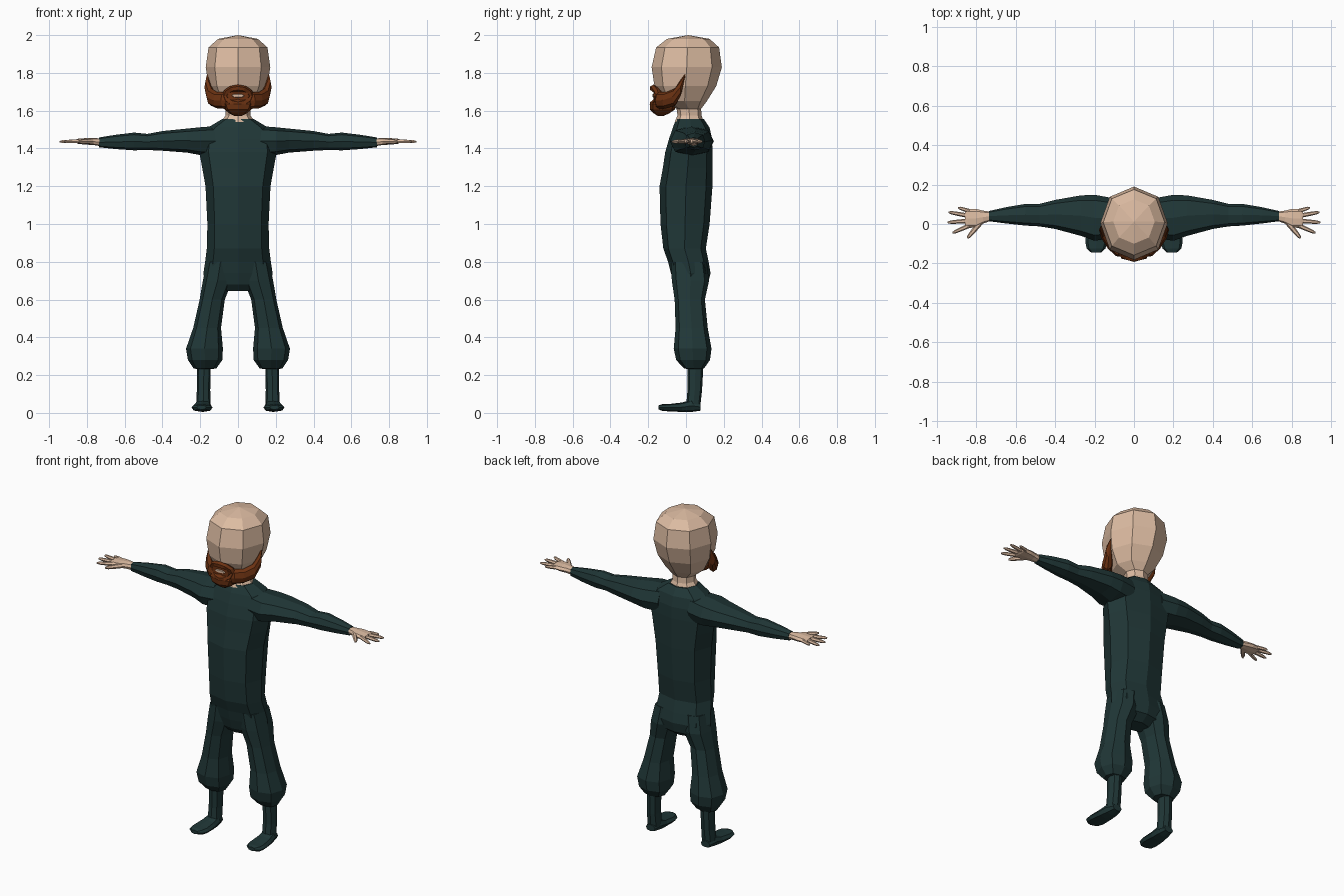
import bpy, bmesh, math
from mathutils import Vector


def material(name, rgb):
    m = bpy.data.materials.new(name)
    m.diffuse_color = (*rgb, 1)
    return m


TEAL = material("dark teal cloth", (0.0145, 0.038, 0.038))
SKIN = material("skin", (0.72, 0.50, 0.36))
BROWN = material("beard brown", (0.15, 0.032, 0.006))


def loft(name, rings, mat, n=8, k=0.76, closed=False):
    """Skin rings of (centre, half axis u, half axis v); k sets how square a ring is."""
    bm = bmesh.new()
    p = math.log(k) / math.log(math.cos(math.pi / 4))
    loops = []
    for c, u, v in rings:
        loop = []
        for i in range(n):
            a = 2 * math.pi * i / n
            ca, sa = math.cos(a), math.sin(a)
            ca = math.copysign(abs(ca) ** p, ca) if abs(ca) > 1e-6 else 0
            sa = math.copysign(abs(sa) ** p, sa) if abs(sa) > 1e-6 else 0
            loop.append(bm.verts.new(Vector(c) + Vector(u) * ca + Vector(v) * sa))
        loops.append(loop)
    pairs = list(zip(loops, loops[1:]))
    if closed:
        pairs.append((loops[-1], loops[0]))
    else:
        bm.faces.new(loops[0])
        bm.faces.new(loops[-1])
    for a, b in pairs:
        for i in range(n):
            j = (i + 1) % n
            bm.faces.new((a[i], a[j], b[j], b[i]))
    bmesh.ops.remove_doubles(bm, verts=bm.verts, dist=0.0002)
    bmesh.ops.recalc_face_normals(bm, faces=bm.faces)
    me = bpy.data.meshes.new(name)
    bm.to_mesh(me)
    bm.free()
    me.materials.append(mat)
    ob = bpy.data.objects.new(name, me)
    bpy.context.collection.objects.link(ob)
    return ob


def ring_z(z, x0, x1, y0, y1):
    return ((x0 + x1) / 2, (y0 + y1) / 2, z), ((x1 - x0) / 2, 0, 0), (0, (y1 - y0) / 2, 0)


def ring_x(x, y0, y1, z0, z1):
    return (x, (y0 + y1) / 2, (z0 + z1) / 2), (0, (y1 - y0) / 2, 0), (0, 0, (z1 - z0) / 2)


def ring_y(y, x0, x1, z0, z1):
    return ((x0 + x1) / 2, y, (z0 + z1) / 2), ((x1 - x0) / 2, 0, 0), (0, 0, (z1 - z0) / 2)


def mirrored(rings, s):
    return [tuple(Vector((s * w[0], w[1], w[2])) for w in r) for r in rings]


# Torso: height, half width, back and front limits
torso = [(0.645, 0.07, -0.03, 0.07), (0.68, 0.175, -0.06, 0.115), (0.74, 0.183, -0.08, 0.13),
         (0.80, 0.174, -0.095, 0.12), (0.87, 0.165, -0.12, 0.105), (1.0, 0.162, -0.135, 0.125),
         (1.2, 0.172, -0.14, 0.14), (1.3, 0.19, -0.122, 0.14), (1.38, 0.205, -0.11, 0.14),
         (1.45, 0.20, -0.09, 0.138), (1.51, 0.16, -0.07, 0.125), (1.555, 0.085, -0.052, 0.095)]
loft("torso", [ring_z(z, -w, w, y0, y1) for z, w, y0, y1 in torso], TEAL)

# Head and neck
head = [(1.54, 0.09, -0.06, 0.095), (1.575, 0.066, -0.045, 0.082), (1.61, 0.066, -0.05, 0.08),
        (1.65, 0.115, -0.125, 0.11), (1.73, 0.155, -0.167, 0.16), (1.83, 0.171, -0.182, 0.19),
        (1.935, 0.156, -0.158, 0.175), (1.98, 0.105, -0.10, 0.125), (2.0, 0.0001, 0.012, 0.0122)]
loft("head", [ring_z(z, -w, w, y0, y1) for z, w, y0, y1 in head], SKIN, k=0.72)

# Limb outlines for the +x side
leg = [(0.80, 0.02, 0.165, -0.08, 0.11), (0.70, 0.03, 0.186, -0.075, 0.122),
       (0.60, 0.07, 0.203, -0.06, 0.10), (0.45, 0.09, 0.237, -0.055, 0.115),
       (0.34, 0.08, 0.275, -0.065, 0.135), (0.28, 0.083, 0.265, -0.052, 0.127),
       (0.235, 0.115, 0.235, -0.01, 0.095), (0.232, 0.145, 0.215, 0.01, 0.085)]
shin = [(0.25, 0.145, 0.216, 0.008, 0.092), (0.12, 0.147, 0.218, 0.008, 0.085),
        (0.03, 0.145, 0.222, 0.0, 0.075)]
foot = [(0.078, 0.155, 0.215, 0.012, 0.05), (0.03, 0.142, 0.228, 0.005, 0.07),
        (-0.02, 0.138, 0.238, 0.005, 0.055), (-0.09, 0.134, 0.247, 0.008, 0.047),
        (-0.125, 0.145, 0.24, 0.01, 0.046), (-0.145, 0.168, 0.217, 0.018, 0.04)]
arm = [(0.10, -0.07, 0.13, 1.36, 1.52), (0.20, -0.085, 0.148, 1.365, 1.512),
       (0.27, -0.06, 0.145, 1.378, 1.505), (0.40, -0.025, 0.122, 1.388, 1.492),
       (0.48, -0.012, 0.102, 1.392, 1.477), (0.55, -0.008, 0.102, 1.39, 1.484),
       (0.65, 0.003, 0.085, 1.397, 1.472), (0.735, 0.014, 0.066, 1.406, 1.458)]
palm = [(0.725, 0.017, 0.062, 1.412, 1.453), (0.765, 0.002, 0.068, 1.418, 1.455),
        (0.80, -0.018, 0.076, 1.42, 1.455), (0.845, -0.02, 0.075, 1.424, 1.452),
        (0.858, -0.01, 0.066, 1.43, 1.448)]
# Fingers: root x, y, tip x, y, half thickness
fingers = [(0.835, 0.066, 0.892, 0.083, 0.009), (0.84, 0.042, 0.94, 0.06, 0.010),
           (0.84, 0.016, 0.945, 0.008, 0.010), (0.835, -0.008, 0.92, -0.045, 0.010),
           (0.775, 0.012, 0.845, -0.072, 0.012)]


def finger(x0, y0, x1, y1, r):
    a, b = Vector((x0, y0, 1.438)), Vector((x1, y1, 1.436))
    d = (b - a).normalized()
    side = Vector((-d.y, d.x, 0))
    return [(a.lerp(b, t), side * r * f, Vector((0, 0, r * f)))
            for t, f in ((0, 1.15), (0.5, 1.05), (0.85, 0.85), (1, 0.4))]


# Beard strap: centre, half height, half thickness, outward direction in the ground plane
strap = [((0.160, -0.006, 1.785), 0.008, 0.006, (1, 0)), ((0.160, -0.026, 1.725), 0.042, 0.018, (1, -0.2)),
         ((0.142, -0.058, 1.672), 0.046, 0.028, (1, -0.6)), ((0.110, -0.105, 1.655), 0.043, 0.030, (1, -1)),
         ((0.075, -0.140, 1.655), 0.045, 0.028, (0.7, -1)), ((0.02, -0.150, 1.645), 0.040, 0.020, (0.2, -1))]


def strap_rings():
    return [(c, Vector((d[0], d[1], 0)).normalized() * t, (0, 0, h)) for c, h, t, d in strap]


for s, side in ((1, "left"), (-1, "right")):
    for name, rows, ring in (("trouser_leg", leg, ring_z), ("shin", shin, ring_z),
                             ("foot", foot, ring_y), ("sleeve", arm, ring_x)):
        loft(f"{side}_{name}", mirrored([ring(*r) for r in rows], s), TEAL)
    loft(f"{side}_palm", mirrored([ring_x(*r) for r in palm], s), SKIN)
    for i, f in enumerate(fingers):
        loft(f"{side}_finger_{i + 1}", mirrored(finger(*f), s), SKIN, n=6, k=0.71)
    loft(f"{side}_beard_strap", mirrored(strap_rings(), s), BROWN, n=8, k=0.7)

# Moustache and lower lip hair: closed ring around the mouth
mouth = []
for i in range(12):
    a = 2 * math.pi * i / 12
    out = Vector((math.cos(a), 0, math.sin(a)))
    centre = Vector((0.066 * math.cos(a), -0.172 + 0.028 * math.cos(a) ** 2, 1.678 + 0.041 * math.sin(a)))
    mouth.append((centre, out * 0.019, (0, 0.02, 0)))
loft("moustache_ring", mouth, BROWN, n=6, k=0.71, closed=True)

# Chin tuft and the lip inside the ring
chin = [(1.665, 0.075, -0.168, -0.06), (1.635, 0.085, -0.192, -0.05),
        (1.605, 0.07, -0.19, -0.06), (1.585, 0.045, -0.17, -0.09), (1.572, 0.02, -0.15, -0.12)]
loft("chin_tuft", [ring_z(z, -w, w, y0, y1) for z, w, y0, y1 in chin], BROWN)
loft("mouth_backing", [ring_y(-0.13, -0.07, 0.07, 1.64, 1.715), ring_y(-0.171, -0.06, 0.06, 1.65, 1.705)], BROWN)
loft("lip", [ring_y(-0.168, -0.035, 0.035, 1.668, 1.69), ring_y(-0.177, -0.03, 0.03, 1.672, 1.687)], SKIN)
